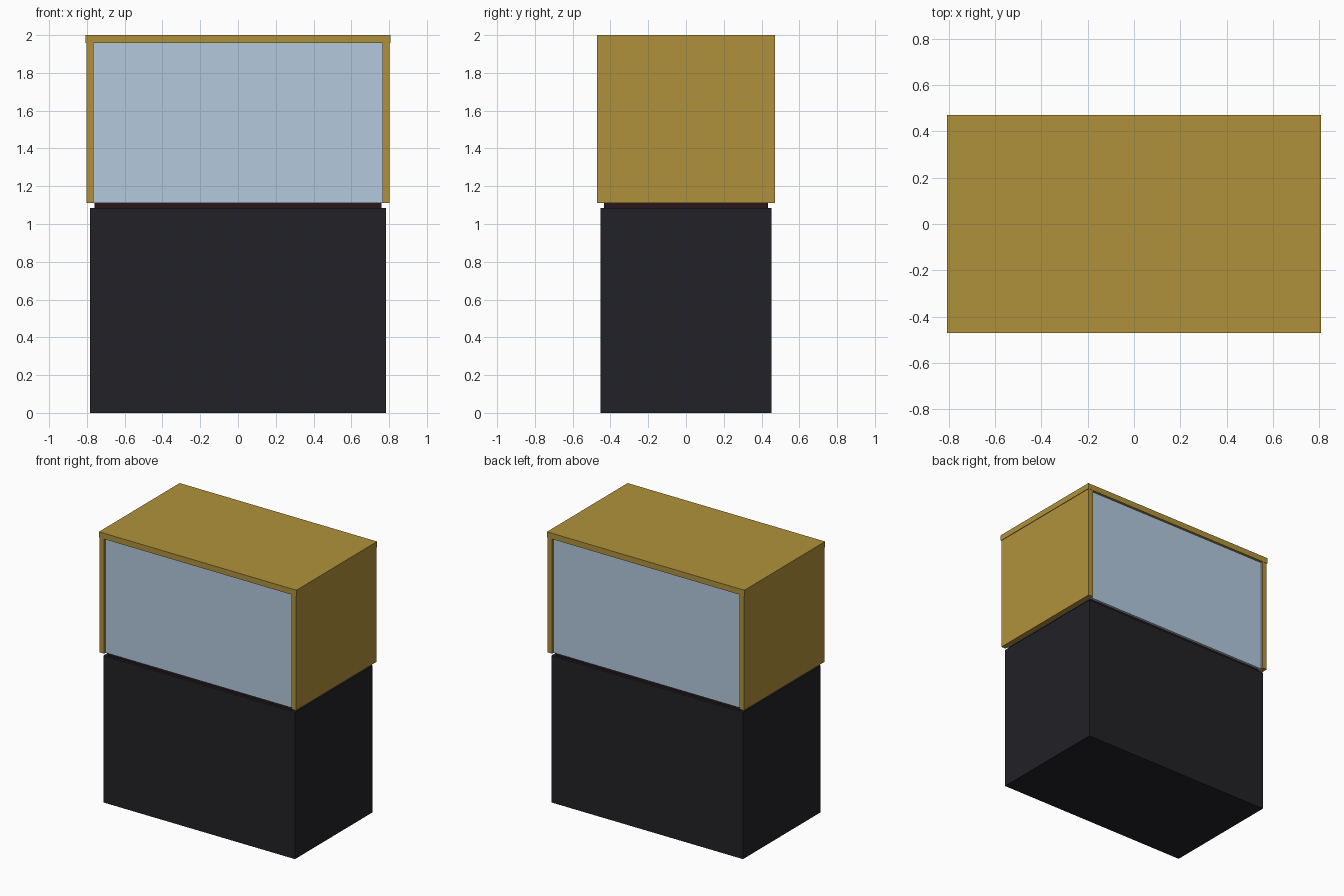
import bpy

if "Cube" in bpy.data.objects:
    bpy.data.objects.remove(bpy.data.objects["Cube"])


def material(name, color):
    m = bpy.data.materials.new(name)
    m.diffuse_color = (*color, 1)
    m.use_nodes = True
    m.node_tree.nodes["Principled BSDF"].inputs["Base Color"].default_value = m.diffuse_color
    return m


black = material("black_paint", (0.016, 0.016, 0.02))
maroon = material("dark_maroon", (0.02, 0.008, 0.01))
brass = material("brass", (0.434, 0.283, 0.044))
glass = material("pale_glass", (0.456, 0.591, 0.730))


def box(name, half_x, half_y, z0, z1, mat, x=0.0):
    bpy.ops.mesh.primitive_cube_add(size=2, location=(x, 0, (z0 + z1) / 2))
    ob = bpy.context.object
    ob.name = name
    ob.scale = (half_x, half_y, (z1 - z0) / 2)
    bpy.ops.object.transform_apply(location=False, rotation=False, scale=True)
    ob.data.materials.append(mat)
    return ob


# Pedestal and recessed neck
box("pedestal", 0.783, 0.453, 0, 1.085, black)
box("recessed_neck", 0.76, 0.434, 1.085, 1.11, maroon)

# Glass case, set back slightly from the frame
box("glass_case", 0.765, 0.452, 1.11, 1.957, glass)

# Brass end panels and lid
for side, label in ((-1, "left"), (1, "right")):
    box(label + "_end_panel", 0.019, 0.47, 1.11, 1.957, brass, side * 0.784)
box("lid", 0.807, 0.471, 1.957, 2.0, brass)
